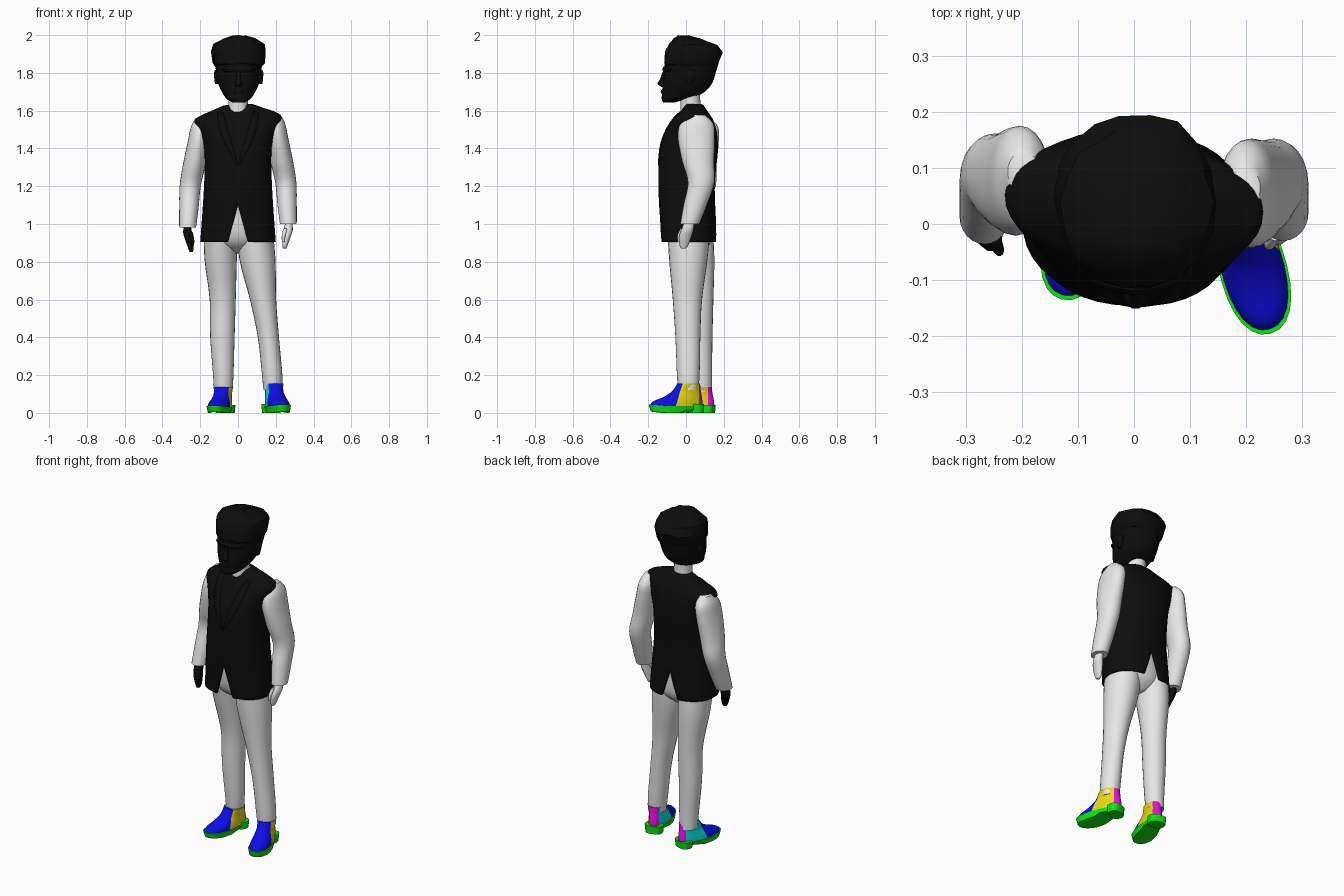
import bpy, bmesh, math, random
from mathutils import Vector
from mathutils.bvhtree import BVHTree

random.seed(4)
start_cube = bpy.data.objects.get("Cube")
if start_cube:
    bpy.data.objects.remove(start_cube, do_unlink=True)


def material(name, r, g, b):
    m = bpy.data.materials.new(name)
    m.use_nodes = True
    m.diffuse_color = (r, g, b, 1)
    m.node_tree.nodes["Principled BSDF"].inputs["Base Color"].default_value = (r, g, b, 1)
    return m


HI, LO = 0.8, 0.004
black = material("black", LO, LO, LO)
white = material("light grey", HI, HI, HI)
blue = material("blue", LO, LO, HI)
yellow = material("yellow", HI, 0.7, LO)
cyan = material("cyan", LO, HI, HI)
magenta = material("magenta", HI, LO, HI)
green = material("green", LO, HI, LO)


def finish(bm, name, mats, angle=50):
    mesh = bpy.data.meshes.new(name)
    bm.to_mesh(mesh)
    bm.free()
    obj = bpy.data.objects.new(name, mesh)
    bpy.context.scene.collection.objects.link(obj)
    for m in mats:
        mesh.materials.append(m)
    bpy.ops.object.select_all(action='DESELECT')
    obj.select_set(True)
    bpy.context.view_layer.objects.active = obj
    bpy.ops.object.shade_smooth_by_angle(angle=math.radians(angle))
    return obj


def blend(a, b, c, d, t):
    """Smooth curve through b and c."""
    return 0.5 * (2 * b + (c - a) * t + (2 * a - 5 * b + 4 * c - d) * t * t
                  + (3 * b - a - 3 * c + d) * t ** 3)


def smooth_rings(rings, steps):
    out = []
    for i in range(len(rings) - 1):
        quad = [rings[max(0, min(len(rings) - 1, i + k))] for k in (-1, 0, 1, 2)]
        for s in range(steps):
            out.append([blend(*vals, s / steps) for vals in zip(*quad)])
    return out + [rings[-1]]


def loft(name, rings, mats, n=24, steps=4, power=1.0, warp=None, edit=None,
         open_bottom=False, angle=50):
    """Skin stacked oval sections, each given as (z, x low, x high, y low, y high)."""
    bm = bmesh.new()
    rows = []
    for z, x0, x1, y0, y1 in smooth_rings(rings, steps):
        row = []
        for i in range(n):
            a = math.tau * i / n
            c, s = math.cos(a), math.sin(a)
            c, s = (math.copysign(abs(v) ** power, v) for v in (c, s))
            co = Vector(((x0 + x1 + (x1 - x0) * c) / 2, (y0 + y1 + (y1 - y0) * s) / 2, z))
            if warp:
                warp(co)
            row.append(bm.verts.new(co))
        rows.append(row)
    for low, up in zip(rows, rows[1:]):
        for i in range(n):
            j = (i + 1) % n
            bm.faces.new((low[i], low[j], up[j], up[i]))
    bm.faces.new(rows[-1])
    if not open_bottom:
        bm.faces.new(rows[0][::-1])
    if edit:
        edit(bm)
    return finish(bm, name, mats, angle)


def split(bm, faces, point, normal):
    geom = list({g for f in faces for g in (f, *f.edges, *f.verts)})
    bmesh.ops.bisect_plane(bm, geom=geom, plane_co=point, plane_no=normal, dist=1e-5)


# Vest: open shell with a slit in the front and back hem
def turn_shoulders(co):
    t = max(0, min(1, (co.z - 1.1) / 0.4))
    co.y -= 0.07 * t * co.x
    co.z += 0.05 * t * co.x


surface = []


def cut_slits(bm):
    for side, apex in ((-1, 1.1), (1, 1.07)):
        slope = 0.055 / (apex - 0.9)
        region = lambda: [f for f in bm.faces if f.calc_center_median().z < apex + 0.05
                          and f.calc_center_median().y * side > 0.03]
        for s in (-1, 1):
            split(bm, region(), (0, 0, apex), (s, 0, slope))
        gone = [f for f in region()
                if abs(f.calc_center_median().x) < slope * (apex - f.calc_center_median().z)]
        bmesh.ops.delete(bm, geom=gone, context='FACES')
    surface.append(BVHTree.FromBMesh(bm))


vest = loft("vest", [
    (0.905, -.2, .2, -.133, .163), (1.0, -.193, .193, -.137, .16),
    (1.2, -.18, .18, -.146, .152), (1.38, -.177, .177, -.14, .168),
    (1.48, -.2, .2, -.112, .163), (1.55, -.23, .23, -.07, .143),
    (1.58, -.205, .205, -.04, .125), (1.61, -.13, .13, -.015, .105),
    (1.632, -.075, .075, .0, .09)], [black], n=40, power=0.86,
    warp=turn_shoulders, edit=cut_slits, open_bottom=True, angle=60)
shell = vest.modifiers.new("thickness", 'SOLIDIFY')
shell.thickness = 0.012
shell.offset = -1

# Lapels: thin strips that follow the chest
for side, label in ((1, "left"), (-1, "right")):
    bm = bmesh.new()
    rows = []
    for k in range(11):
        t = k / 10
        inner, wide = 0.08 * t, 0.045 * math.sin(math.pi * min(1, t * 0.75 + 0.02))
        row = []
        for x in (inner, inner + wide / 2, inner + wide):
            z = 1.31 + 0.285 * t
            hit = surface[0].ray_cast(Vector((side * x, -1, z)), Vector((0, 1, 0)))[0]
            row.append(bm.verts.new(hit + Vector((0, -0.004, 0))))
        rows.append(row)
    for low, up in zip(rows, rows[1:]):
        for i in (0, 1):
            face = bm.faces.new((low[i], low[i + 1], up[i + 1], up[i]))
            if side < 0:
                face.normal_flip()
    lapel = finish(bm, label + "_lapel", [black])
    lapel.modifiers.new("thickness", 'SOLIDIFY').thickness = 0.006

# Trousers
loft("hips", [(.845, -.03, .04, .0, .08), (.9, -.14, .15, -.08, .13),
              (1.0, -.168, .17, -.11, .138), (1.2, -.15, .15, -.11, .12)], [white])
loft("left_leg", [(.12, .135, .235, -.04, .065), (.2, .127, .235, -.048, .072),
                  (.4, .105, .217, -.056, .076), (.6, .063, .202, -.07, .085),
                  (.82, .006, .198, -.09, .115), (1.0, .0, .18, -.1, .13)], [white])
loft("right_leg", [(.11, -.127, -.03, .035, .138), (.2, -.132, -.024, .025, .138),
                   (.4, -.147, -.018, .01, .14), (.6, -.15, -.012, .0, .145),
                   (.82, -.178, -.006, -.05, .15), (1.0, -.18, .0, -.09, .14)], [white])

# Arms and hands: one set of sections, mirrored and swung back a little
sleeve = [(1.0, .222, .311, -.03, .07), (1.1, .209, .311, -.013, .11),
          (1.22, .197, .309, .01, .15), (1.33, .172, .292, -.02, .148),
          (1.45, .155, .267, -.042, .152), (1.53, .15, .25, -.03, .145),
          (1.578, .17, .225, .03, .1)]
palm = [(.87, .24, .256, -.024, -.002), (.885, .235, .262, -.034, .012),
        (.93, .236, .278, -.038, .028), (.97, .243, .29, -.025, .04),
        (1.01, .25, .286, -.01, .045)]
thumb = [(.905, .232, .245, -.045, -.03), (.94, .232, .252, -.046, -.02),
         (.975, .24, .262, -.03, .0)]


def mirrored(rings):
    return [(z - .018, -b, -a, c + (z - 1.1) * .06, d + (z - 1.1) * .06)
            for z, a, b, c, d in rings]


for label, place, skin in (("left", list, white), ("right", mirrored, black)):
    loft(label + "_sleeve", place(sleeve), [white])
    loft(label + "_hand", place(palm), [skin], n=14)
    loft(label + "_thumb", place(thumb), [skin], n=10)

# Shoes, with the toe towards -y
def widen_toe(co):
    co.x *= 0.94 - 1.2 * co.y
    co.z += 0.1 * max(0, -co.y - 0.13)


def arch(co):
    if co.z < 0.01 and co.y > -0.03:
        co.z += 0.014
    widen_toe(co)


def paint_shoe(bm):
    toe_point, toe_normal = Vector((0, -.08, .04)), Vector((0, 1, -.36))
    split(bm, bm.faces[:], toe_point, toe_normal)
    split(bm, bm.faces[:], (0, .053, 0), (0, 1, 0))
    for f in bm.faces:
        c = f.calc_center_median()
        if (c - toe_point).dot(toe_normal) < 0:
            f.material_index = 0
        elif c.y > .053:
            f.material_index = 3
        else:
            f.material_index = 1 if c.x > 0 else 2


upper = [(.03, -.054, .054, -.208, .078), (.055, -.053, .053, -.19, .08),
         (.085, -.049, .049, -.13, .076), (.115, -.047, .047, -.085, .07),
         (.155, -.054, .054, -.056, .065)]
for label, x, y, yaw, tall in (("left", .188, .01, 15, 1), ("right", -.077, .072, -14, .88)):
    parts = [
        loft(label + "_shoe", upper, [blue, yellow, cyan, magenta], n=28, power=.92,
             warp=widen_toe, edit=paint_shoe),
        loft(label + "_sole", [(0, -.053, .053, -.203, .078), (.036, -.058, .058, -.213, .083)],
             [green], n=28, steps=1, power=.92, warp=arch),
        loft(label + "_heel", [(0, -.048, .048, .008, .08), (.048, -.052, .052, .008, .084)],
             [green], n=20, steps=1, power=.7)]
    for p in parts:
        p.location = (x, y, 0)
        p.rotation_euler.z = math.radians(yaw)
        p.scale.z = tall

# Neck and head
loft("neck", [(1.59, -.056, .06, -.03, .085), (1.64, -.05, .052, -.028, .076),
              (1.72, -.05, .052, -.03, .076)], [white])
loft("head", [(1.643, -.03, .036, -.122, -.06), (1.662, -.06, .066, -.129, .0),
              (1.69, -.08, .086, -.127, .085), (1.74, -.104, .11, -.124, .135),
              (1.8, -.114, .121, -.116, .157), (1.85, -.12, .127, -.113, .168),
              (1.93, -.11, .117, -.09, .15), (1.965, -.06, .06, -.04, .08)],
     [black], power=.92)
loft("nose", [(1.725, -.012, .018, -.13, -.1), (1.742, -.018, .024, -.152, -.1),
              (1.765, -.01, .016, -.14, -.1), (1.81, -.006, .012, -.122, -.1)],
     [black], n=10)
loft("brow", [(1.805, -.07, .076, -.118, -.05), (1.82, -.085, .091, -.126, -.04),
              (1.835, -.07, .076, -.118, -.05)], [black], steps=2)
loft("mouth", [(1.69, -.02, .026, -.131, -.1), (1.7, -.026, .032, -.134, -.1),
               (1.71, -.02, .026, -.131, -.1)], [black], n=12, steps=2)
for label, x in (("left", .12), ("right", -.113)):
    loft(label + "_ear", [(1.74, x - .008, x + .008, .01, .03), (1.76, x - .012, x + .012, .0, .042),
                          (1.8, x - .014, x + .014, .0, .054), (1.815, x - .008, x + .008, .015, .045)],
         [black], n=10, steps=2)


# Hair: chunky cap with uneven locks
def ruffle(co):
    for axis in range(3):
        co[axis] += random.uniform(-.005, .005)


loft("hair", [(1.835, -.122, .128, -.102, .168), (1.85, -.132, .137, -.114, .176),
              (1.91, -.139, .145, -.115, .197), (1.95, -.13, .138, -.095, .165),
              (1.98, -.085, .095, -.065, .085), (1.995, -.03, .035, -.04, .015)],
     [black], n=18, steps=1, power=.9, warp=ruffle, angle=35)
